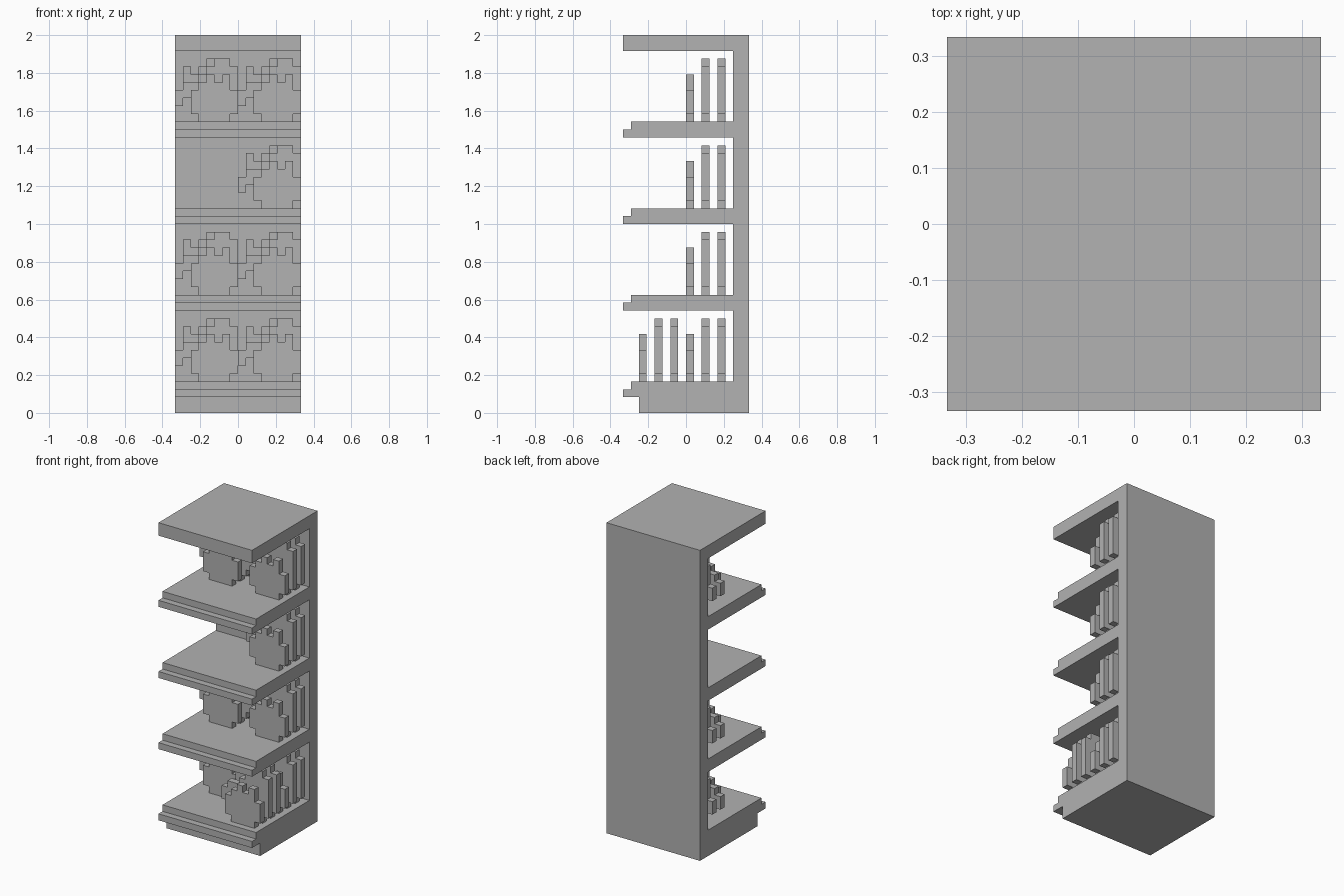
import bpy, bmesh
from mathutils import Vector

if "Cube" in bpy.data.objects:
    bpy.data.objects.remove(bpy.data.objects["Cube"])

U = 1 / 24          # one block of the stepped grid
ORIGIN = Vector((8, 8, 0))

grey = bpy.data.materials.new("plain_grey")
grey.use_nodes = True
colour = (0.445, 0.445, 0.445, 1)
grey.diffuse_color = colour
grey.node_tree.nodes["Principled BSDF"].inputs["Base Color"].default_value = colour


def extrude(name, points, direction):
    """Extrude a closed outline, given in blocks, into a solid."""
    bm = bmesh.new()
    face = bm.faces.new([bm.verts.new((Vector(p) - ORIGIN) * U) for p in points])
    moved = bmesh.ops.extrude_face_region(bm, geom=[face])["geom"]
    bmesh.ops.translate(bm, vec=Vector(direction) * U,
                        verts=[g for g in moved if isinstance(g, bmesh.types.BMVert)])
    bmesh.ops.recalc_face_normals(bm, faces=bm.faces)
    mesh = bpy.data.meshes.new(name)
    bm.to_mesh(mesh)
    bm.free()
    mesh.materials.append(grey)
    obj = bpy.data.objects.new(name, mesh)
    bpy.context.collection.objects.link(obj)


def plate(name, x, y, z, tops, bottoms):
    """Upright plate one block thick, described by its column tops and bottoms."""
    upper, lower = [], []
    for i, (top, bottom) in enumerate(zip(tops, bottoms)):
        upper += [(x + i, y, z + top), (x + i + 1, y, z + top)]
        lower += [(x + i, y, z + bottom), (x + i + 1, y, z + bottom)]
    outline = []
    for p in upper + lower[::-1]:
        if not outline or p != outline[-1]:
            outline.append(p)
    extrude(name, outline, (0, 1, 0))


# Cabinet: side profile with stepped shelf noses, swept across the width
profile = [(16, 0), (16, 48), (0, 48), (0, 46), (14, 46)]
shelf_tops = [37, 26, 15]
for t in shelf_tops:
    profile += [(14, t), (1, t), (1, t - 1), (0, t - 1), (0, t - 2), (14, t - 2)]
profile += [(14, 4), (1, 4), (1, 3), (0, 3), (0, 2), (2, 2), (2, 0)]
extrude("shelf_cabinet", [(0, y, z) for y, z in profile], (16, 0, 0))

# Displayed stacks: a small front plate with two taller plates behind
LAYERS = [
    ("front_plate", 2, 0, (4, 5, 6, 5, 6, 4), (1, 0, 0, 0, 0, 1)),
    ("middle_plate", 0, 2, (4, 5, 5, 6, 7, 8, 8, 7), (2, 3, 1, 0, 0, 0, 0, 1)),
    ("back_plate", 0, 4, (4, 7, 6, 7, 8, 8, 8, 7), (2, 3, 1, 0, 0, 0, 0, 1)),
]


def stack(place, x, y, z):
    for name, dx, dy, tops, bottoms in LAYERS:
        plate(f"{place}_{name}", x + dx, y + dy, z, tops, bottoms)


for level, z in zip(("top", "upper", "lower", "bottom"), shelf_tops + [4]):
    stack(f"{level}_left", 8, 8, z)
    if level != "upper":
        stack(f"{level}_right", 0, 8, z)
stack("bottom_near_left", 8, 2, 4)
